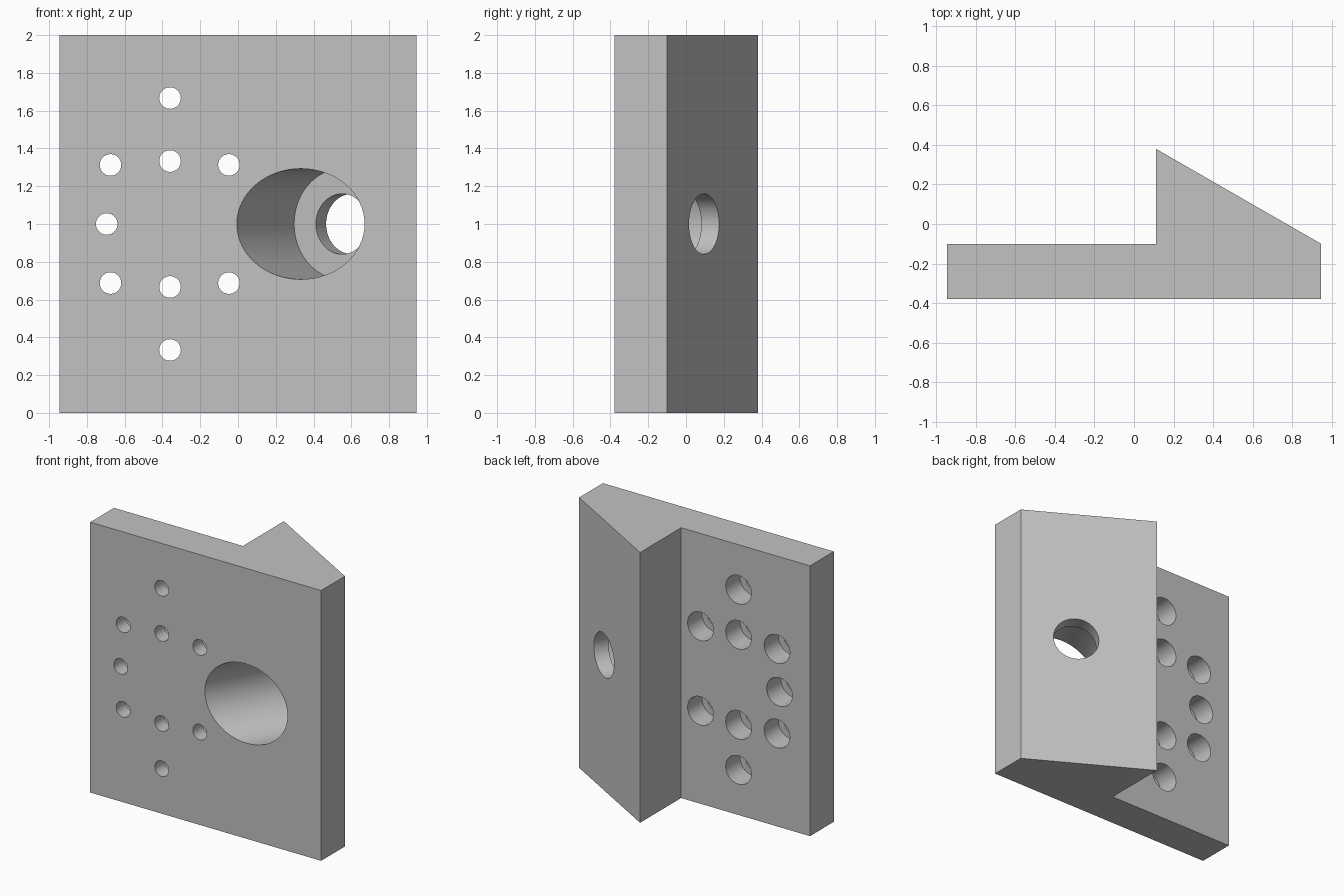
import bpy, bmesh, math
from mathutils import Matrix, Vector

if "Cube" in bpy.data.objects:
    bpy.data.objects.remove(bpy.data.objects["Cube"], do_unlink=True)

SEGMENTS = 64

# Plain grey metal
grey = bpy.data.materials.new("plain grey")
grey.use_nodes = True
colour = (0.54, 0.54, 0.54, 1)
grey.diffuse_color = colour
grey.node_tree.nodes["Principled BSDF"].inputs["Base Color"].default_value = colour


def make_object(name, bm):
    bmesh.ops.recalc_face_normals(bm, faces=bm.faces)
    mesh = bpy.data.meshes.new(name)
    bm.to_mesh(mesh)
    bm.free()
    mesh.materials.append(grey)
    obj = bpy.data.objects.new(name, mesh)
    bpy.context.collection.objects.link(obj)
    return obj


def add_stepped_hole(bm, start, direction, profile):
    """Closed stepped cylinder from (radius, distance along axis) pairs."""
    turn = Vector(direction).to_track_quat('Z', 'Y').to_matrix().to_4x4()
    place = Matrix.Translation(start) @ turn
    rings = []
    for radius, depth in profile:
        angles = [math.tau * i / SEGMENTS for i in range(SEGMENTS)]
        rings.append([bm.verts.new(place @ Vector((radius * math.cos(a), radius * math.sin(a), depth)))
                      for a in angles])
    for low, high in zip(rings, rings[1:]):
        for i in range(SEGMENTS):
            j = (i + 1) % SEGMENTS
            bm.faces.new((low[i], low[j], high[j], high[i]))
    bm.faces.new(rings[0])
    bm.faces.new(rings[-1])


# Plate with wedge: one outline extruded upwards
outline = [(-0.945, -0.378), (0.945, -0.378), (0.945, -0.1),
           (0.11, 0.38), (0.11, -0.1), (-0.945, -0.1)]
bm = bmesh.new()
base = bm.faces.new([bm.verts.new((x, y, 0)) for x, y in outline])
top = bmesh.ops.extrude_face_region(bm, geom=[base])["geom"]
bmesh.ops.translate(bm, vec=(0, 0, 2), verts=[v for v in top if isinstance(v, bmesh.types.BMVert)])
bracket = make_object("wedge_bracket", bm)

# Screw holes, narrow in front and counterbored behind
bm = bmesh.new()
half_pattern = [(-0.36, 0.667), (-0.36, 0.333), (-0.675, 0.313), (-0.048, 0.313)]
holes = [(x, 1 + side * z) for x, z in half_pattern for side in (-1, 1)] + [(-0.695, 1)]
for x, z in holes:
    add_stepped_hole(bm, (x, -0.378, z), (0, 1, 0),
                     [(0.057, -0.1), (0.057, 0.11), (0.105, 0.11), (0.105, 0.4)])

# Large stepped bore, square to the sloping face
slope = math.radians(30)
add_stepped_hole(bm, (0.605, 0.095, 1), (-math.sin(slope), -math.cos(slope), 0),
                 [(0.16, -0.2), (0.16, 0.108), (0.293, 0.108), (0.293, 0.95)])
cutter = make_object("hole_cutter", bm)
cutter.hide_render = True

# Cut the holes and keep the finished mesh
cut = bracket.modifiers.new("holes", 'BOOLEAN')
cut.operation = 'DIFFERENCE'
cut.solver = 'EXACT'
cut.object = cutter
graph = bpy.context.evaluated_depsgraph_get()
finished = bpy.data.meshes.new_from_object(bracket.evaluated_get(graph))
bracket.modifiers.clear()
bracket.data = finished
bpy.data.objects.remove(cutter, do_unlink=True)

# Smooth bores with crisp edges
bpy.ops.object.select_all(action='DESELECT')
bracket.select_set(True)
bpy.context.view_layer.objects.active = bracket
bpy.ops.object.shade_smooth_by_angle(angle=math.radians(25))
